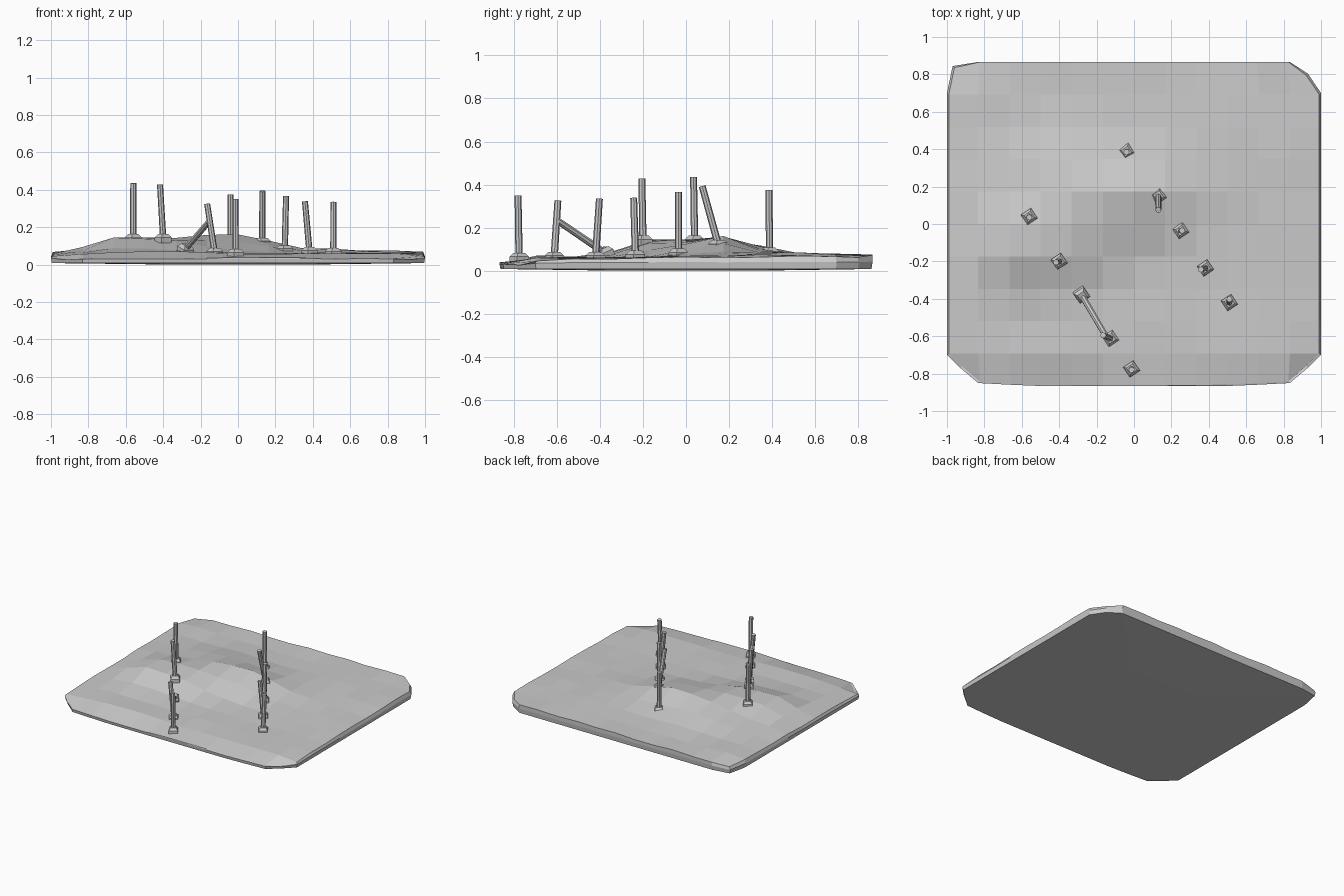
import bpy, bmesh, math, random
from mathutils import Vector, Matrix

if "Cube" in bpy.data.objects:
    bpy.data.objects.remove(bpy.data.objects["Cube"])

random.seed(4)
NX, NY = 12, 10
HX, HY = 1.0, 0.866

# Raised mound: x, y, height, spread x, spread y
BUMPS = [(-0.66, -0.10, 0.072, 0.14, 0.17),
         (-0.36, -0.10, 0.070, 0.17, 0.14),
         (0.00, 0.13, 0.085, 0.17, 0.13),
         (-0.33, 0.26, 0.060, 0.20, 0.15),
         (-0.90, 0.45, 0.012, 0.20, 0.30),
         (0.45, 0.35, 0.018, 0.25, 0.25),
         (-0.40, -0.65, 0.012, 0.20, 0.12)]


def ground_height(x, y):
    z = 0.063 + 0.008 * y
    for bx, by, h, sx, sy in BUMPS:
        z += h * math.exp(-((x - bx) / sx) ** 2 / 2 - ((y - by) / sy) ** 2 / 2)
    return z


def finish(bm, name):
    bmesh.ops.recalc_face_normals(bm, faces=bm.faces)
    mesh = bpy.data.meshes.new(name)
    bm.to_mesh(mesh)
    bm.free()
    obj = bpy.data.objects.new(name, mesh)
    bpy.context.collection.objects.link(obj)
    return obj


# Ground slab: uneven faceted top, worn rim, flat underside
bm = bmesh.new()
bmesh.ops.create_grid(bm, x_segments=NX, y_segments=NY, size=1)
for v in bm.verts:
    u, w = v.co.x, v.co.y
    x, y = u * HX, w * HY
    rim = v.is_boundary
    if rim:
        z = 0.06 + 0.012 * w + random.uniform(-0.006, 0.004)
        # Front edge bows out in the middle, back edge stays straight
        if w < -0.99:
            y += 0.035 * abs(u) ** 2
            z -= 0.012
        x *= 0.99
    else:
        z = ground_height(x, y) + random.uniform(-0.004, 0.004)
    # Chipped corners
    if abs(u) > 0.99 and abs(w) > 0.99:
        cut = 0.03 if (u < 0 and w > 0) else 0.07
        x -= math.copysign(cut, u)
        y -= math.copysign(cut, w)
        z -= 0.012
    v.co = (x, y, z)


def skirt(edges, scale, drop_to, blend):
    ret = bmesh.ops.extrude_edge_only(bm, edges=edges)["geom"]
    for v in [g for g in ret if isinstance(g, bmesh.types.BMVert)]:
        v.co.x = max(-HX, min(HX, v.co.x * scale))
        v.co.y = max(-HY, min(HY, v.co.y * scale))
        v.co.z += (drop_to - v.co.z) * blend
    return [g for g in ret if isinstance(g, bmesh.types.BMEdge)]


edges = [e for e in bm.edges if e.is_boundary]
edges = skirt(edges, 1.0102, 0.03, 0.7)
edges = skirt(edges, 0.995, 0.008, 1.0)
edges = skirt(edges, 0.35, 0.0, 1.0)
bmesh.ops.contextual_create(bm, geom=edges)
finish(bm, "ground_slab")

# Posts: foot x, y, foot z, then top x, y, z
POSTS = [(-0.56, 0.04, 0.140, -0.56, 0.035, 0.435),
         (-0.40, -0.20, 0.140, -0.417, -0.205, 0.428),
         (-0.28, -0.38, 0.085, -0.15, -0.60, 0.235),
         (-0.125, -0.612, 0.065, -0.165, -0.595, 0.325),
         (-0.013, -0.775, 0.060, -0.013, -0.78, 0.350),
         (-0.04, 0.388, 0.085, -0.04, 0.385, 0.375),
         (0.13, 0.150, 0.120, 0.13, 0.075, 0.393),
         (0.25, -0.035, 0.080, 0.257, -0.035, 0.366),
         (0.382, -0.235, 0.070, 0.358, -0.243, 0.338),
         (0.51, -0.420, 0.065, 0.51, -0.402, 0.335)]
ROW_ANGLE = math.radians(34)

for i, (x, y, z, tx, ty, tz) in enumerate(POSTS, 1):
    base, top = Vector((x, y, z)), Vector((tx, ty, tz))
    axis = top - base
    lean = Vector((0, 0, 1)).rotation_difference(axis).to_matrix().to_4x4()

    # Octagonal pole
    bm = bmesh.new()
    bmesh.ops.create_cone(bm, cap_ends=True, segments=8, radius1=0.017,
                          radius2=0.016, depth=axis.length,
                          matrix=Matrix.Translation((base + top) / 2) @ lean)
    finish(bm, f"pole_{i}")

    # Square tapered foot block, tipped slightly with the fallen pole
    tip = Matrix.Rotation(0.35, 4, Vector((0.22, 0.13, 0))) if i == 3 else Matrix()
    bm = bmesh.new()
    place = Matrix.Translation((x, y, z)) @ tip @ Matrix.Rotation(ROW_ANGLE + math.pi / 4, 4, 'Z')
    bmesh.ops.create_cone(bm, cap_ends=True, segments=4, radius1=0.046, radius2=0.046,
                          depth=0.03, matrix=place @ Matrix.Translation((0, 0, -0.01)))
    bmesh.ops.create_cone(bm, cap_ends=True, segments=4, radius1=0.046, radius2=0.028,
                          depth=0.018, matrix=place @ Matrix.Translation((0, 0, 0.014)))
    finish(bm, f"foot_block_{i}")
